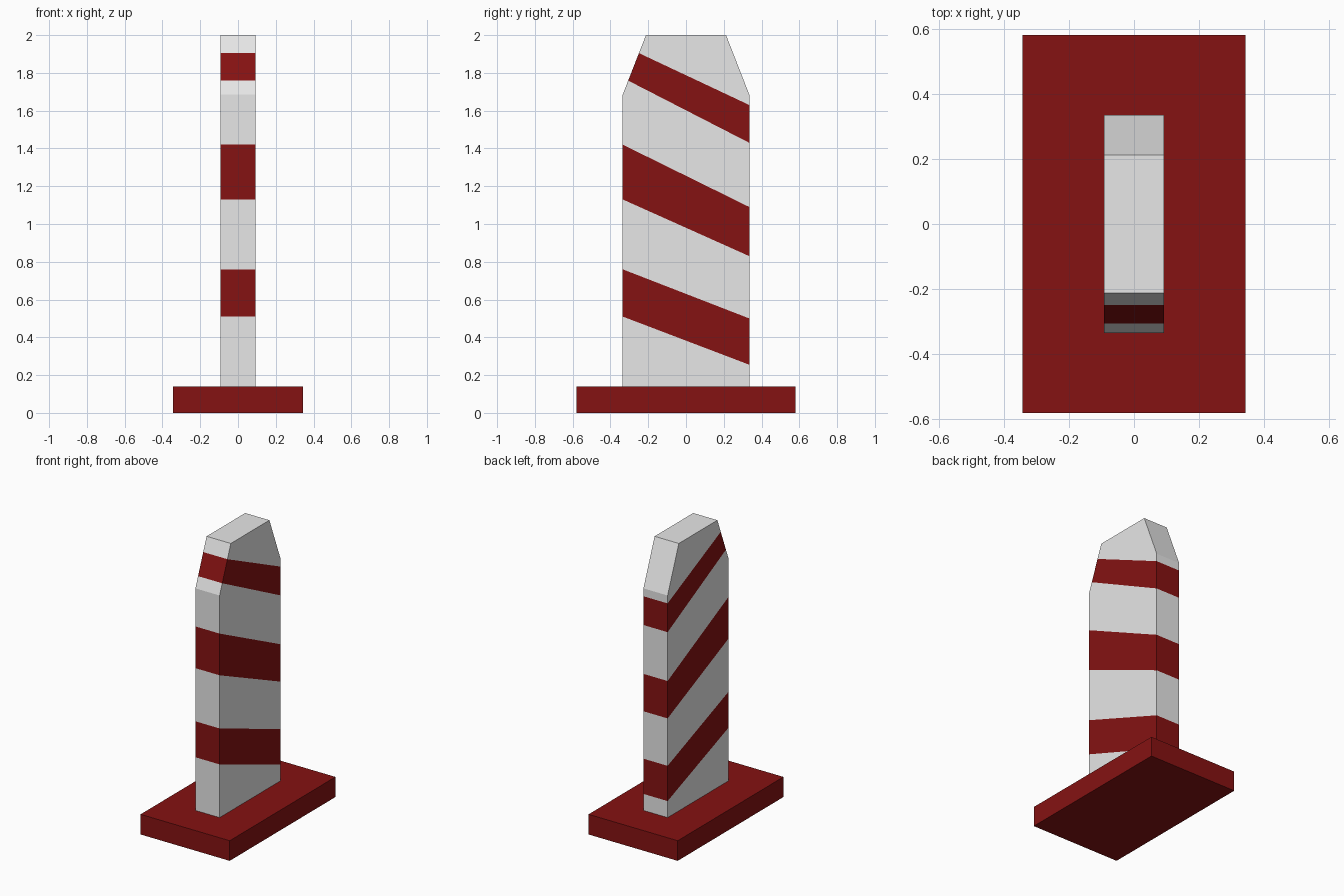
import bpy, bmesh
from mathutils import Vector

if "Cube" in bpy.data.objects:
    bpy.data.objects.remove(bpy.data.objects["Cube"])


def material(name, rgb):
    m = bpy.data.materials.new(name)
    m.diffuse_color = (*rgb, 1)
    m.use_nodes = True
    m.node_tree.nodes["Principled BSDF"].inputs["Base Color"].default_value = m.diffuse_color
    return m


red = material("dark red", (0.235, 0.006, 0.006))
white = material("off white", (0.8, 0.8, 0.8))


def add_object(name, bm, mats):
    bmesh.ops.recalc_face_normals(bm, faces=bm.faces)
    me = bpy.data.meshes.new(name)
    bm.to_mesh(me)
    bm.free()
    for m in mats:
        me.materials.append(m)
    ob = bpy.data.objects.new(name, me)
    bpy.context.collection.objects.link(ob)
    return ob


# Flat foot slab
bm = bmesh.new()
bmesh.ops.create_cube(bm, size=1)
bmesh.ops.scale(bm, verts=bm.verts, vec=(0.686, 1.162, 0.14))
bmesh.ops.translate(bm, verts=bm.verts, vec=(0, 0, 0.07))
add_object("base", bm, [red])

# Upright panel: chamfered side profile extruded across x
HALF_X, HALF_Y = 0.093, 0.335
profile = [(-HALF_Y, 0.14), (HALF_Y, 0.14), (HALF_Y, 1.685),
           (0.212, 2.0), (-0.212, 2.0), (-HALF_Y, 1.685)]
bm = bmesh.new()
face = bm.faces.new([bm.verts.new((-HALF_X, y, z)) for y, z in profile])
ext = bmesh.ops.extrude_face_region(bm, geom=[face])
bmesh.ops.translate(bm, vec=(2 * HALF_X, 0, 0),
                    verts=[g for g in ext["geom"] if isinstance(g, bmesh.types.BMVert)])

# Slanted stripes: edge lines given as heights at the front and back faces
stripes = [((0.51, 0.255), (0.76, 0.50)),
           ((1.13, 0.83), (1.42, 1.09)),
           ((1.774, 1.43), (1.945, 1.63))]


def height(edge, y):
    front, back = edge
    return front + (back - front) * (y + HALF_Y) / (2 * HALF_Y)


for stripe in stripes:
    for front, back in stripe:
        bmesh.ops.bisect_plane(
            bm, geom=bm.verts[:] + bm.edges[:] + bm.faces[:],
            plane_co=(0, -HALF_Y, front),
            plane_no=Vector((0, front - back, 2 * HALF_Y)).normalized())

# Paint the faces lying between a stripe's two edges
for f in bm.faces:
    c = f.calc_center_median()
    f.material_index = int(any(height(lo, c.y) < c.z < height(hi, c.y)
                               for lo, hi in stripes))
add_object("striped_panel", bm, [white, red])
